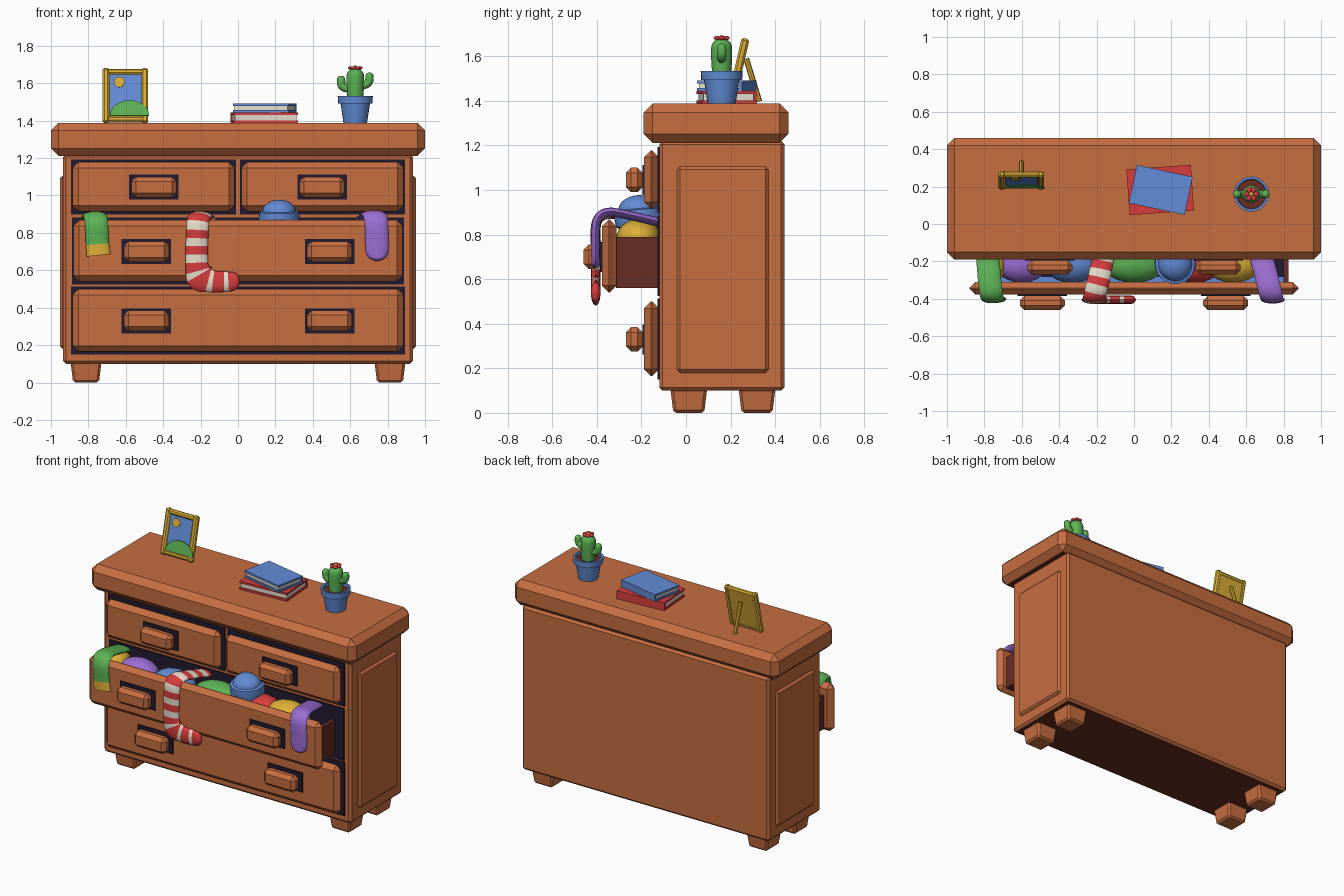
import bpy, bmesh, math
from mathutils import Vector, Matrix

if "Cube" in bpy.data.objects:
    bpy.data.objects.remove(bpy.data.objects["Cube"])

def material(name, rgb):
    m = bpy.data.materials.new(name)
    lin = [((c / 255 + 0.055) / 1.055) ** 2.4 if c > 10 else c / 3294 for c in rgb]
    m.diffuse_color = (*lin, 1)
    m.use_nodes = True
    m.node_tree.nodes["Principled BSDF"].inputs["Base Color"].default_value = m.diffuse_color
    return m

WOOD = material("wood", (199, 110, 65))
BROWN = material("dark_brown", (104, 44, 34))
NAVY = material("dark_navy", (32, 26, 48))
RED = material("red", (215, 60, 61))
CREAM = material("cream", (236, 226, 208))
BLUE = material("blue", (98, 140, 214))
GREEN = material("green", (92, 178, 84))
YELLOW = material("yellow", (222, 176, 54))
PURPLE = material("purple", (156, 110, 212))
I = Matrix.Identity(4)

def finish(name, bm, mats, M=I, smooth=False):
    bmesh.ops.recalc_face_normals(bm, faces=bm.faces)
    bm.transform(M)
    me = bpy.data.meshes.new(name)
    bm.to_mesh(me)
    bm.free()
    for m in mats:
        me.materials.append(m)
    ob = bpy.data.objects.new(name, me)
    bpy.context.collection.objects.link(ob)
    if smooth:
        bpy.ops.object.select_all(action='DESELECT')
        ob.select_set(True)
        bpy.context.view_layer.objects.active = ob
        bpy.ops.object.shade_smooth_by_angle(angle=math.radians(40))
    return ob

def box(name, x, y, z, mat, bevel=0.0, M=I, taper=1.0, under=None):
    """Box from ranges; taper scales the bottom face, under colours the underside."""
    bm = bmesh.new()
    bmesh.ops.create_cube(bm, size=1)
    for v in bm.verts:
        k = taper if v.co.z < 0 else 1
        v.co = Vector(((x[0] + x[1]) / 2 + v.co.x * k * (x[1] - x[0]),
                       (y[0] + y[1]) / 2 + v.co.y * k * (y[1] - y[0]),
                       (z[0] + z[1]) / 2 + v.co.z * (z[1] - z[0])))
    if bevel:
        bmesh.ops.bevel(bm, geom=bm.edges[:], offset=bevel, segments=1, affect='EDGES')
    if under:
        bm.normal_update()
        for f in bm.faces:
            f.material_index = int(f.normal.z < -0.9)
    return finish(name, bm, [mat, under] if under else [mat], M)

def lathe(name, profile, mat, M=I, n=24):
    """Revolve (radius, z) points around z."""
    bm = bmesh.new()
    rings = [[bm.verts.new((max(r, 1e-4) * math.cos(2 * math.pi * i / n),
                            max(r, 1e-4) * math.sin(2 * math.pi * i / n), z))
              for i in range(n)] for r, z in profile]
    for a, b in zip(rings, rings[1:]):
        for i in range(n):
            bm.faces.new((a[i], a[(i + 1) % n], b[(i + 1) % n], b[i]))
    bm.faces.new(rings[0])
    bm.faces.new(rings[-1])
    return finish(name, bm, [mat], M, True)

def blob(name, c, r, mat):
    bm = bmesh.new()
    bmesh.ops.create_uvsphere(bm, u_segments=20, v_segments=12, radius=1)
    return finish(name, bm, [mat], Matrix.Translation(c) @ Matrix.Diagonal((*r, 1)), True)

def sweep(name, pts, mats, rule, thick=None, steps=8, n=12):
    """Tube along points (x, y, z, half width, facing angle: 0 up, 90 forward)."""
    P = [Vector(p) for p in pts]
    P = [2 * P[0] - P[1]] + P + [2 * P[-1] - P[-2]]
    S = []
    for i in range(1, len(P) - 2):
        a, b, c, d = P[i - 1:i + 3]
        for k in range(steps):
            t = k / steps
            S.append(0.5 * (2 * b + (c - a) * t + (2 * a - 5 * b + 4 * c - d) * t * t
                            + (3 * b - a - 3 * c + d) * t ** 3))
    S.append(P[-2])
    bm, rings, dist, total = bmesh.new(), [], [], 0
    for i, s in enumerate(S):
        p = Vector(s[:3])
        T = (Vector(S[min(i + 1, len(S) - 1)][:3]) - Vector(S[max(i - 1, 0)][:3])).normalized()
        a = math.radians(s[4])
        N = Vector((0, -math.sin(a), math.cos(a)))
        N = (N - T * N.dot(T)).normalized()
        W = T.cross(N)
        h = thick * min(1, s[3] / 0.045) if thick else s[3]
        rings.append([bm.verts.new(p + W * s[3] * math.cos(2 * math.pi * j / n)
                                   + N * h * math.sin(2 * math.pi * j / n)) for j in range(n)])
        total += (p - Vector(S[i - 1][:3])).length if i else 0
        dist.append(total)
    for i, (a, b) in enumerate(zip(rings, rings[1:])):
        for j in range(n):
            f = bm.faces.new((a[j], a[(j + 1) % n], b[(j + 1) % n], b[j]))
            f.material_index = rule((dist[i] + dist[i + 1]) / 2, total)
    bm.faces.new(rings[0])
    bm.faces.new(rings[-1]).material_index = rule(total, total)
    return finish(name, bm, mats, I, True)

def plate(name, pts, y, mat, M):
    """Thin flat plate from an (x, z) outline."""
    bm = bmesh.new()
    f = bm.faces.new([bm.verts.new((x, y, z)) for x, z in pts])
    g = bmesh.ops.extrude_face_region(bm, geom=[f])
    bmesh.ops.translate(bm, vec=(0, 0.004, 0), verts=[v for v in g['geom'] if isinstance(v, bmesh.types.BMVert)])
    return finish(name, bm, [mat], M)

# Carcass, top slab, side panels, feet
box("carcass", (-0.935, 0.935), (-0.12, 0.442), (0.1, 1.22), WOOD, 0.015, under=BROWN)
box("top_slab", (-1, 1), (-0.19, 0.46), (1.212, 1.388), WOOD, 0.04, under=BROWN)
for s in (-1, 1):
    box("side_panel", sorted((s * 0.92, s * 0.952)), (-0.04, 0.37), (0.18, 1.105), WOOD, 0.014)
    for y in (-0.07, 0.236):
        box("foot", sorted((s * 0.73, s * 0.895)), (y, y + 0.165), (0, 0.11), WOOD, 0.012, taper=0.84)

# Drawers: dark recess, raised front, handles on dark plates
def drawer(x, z, yf, handles, hz):
    box("drawer_recess", (x[0] - 0.008, x[1] + 0.008), (-0.128, -0.1), (z[0] - 0.016, z[1] + 0.014), NAVY)
    box("drawer_front", x, (yf, yf + 0.067), z, WOOD, 0.031)
    for hx in handles:
        box("handle_plate", (hx - 0.132, hx + 0.132), (yf - 0.007, yf + 0.01), (hz - 0.067, hz + 0.067), NAVY)
        box("handle", (hx - 0.12, hx + 0.12), (yf - 0.082, yf - 0.006), (hz - 0.055, hz + 0.055), WOOD, 0.024)

for s in (-1, 1):
    drawer(sorted((s * 0.018, s * 0.885)), (0.915, 1.178), -0.188, [s * 0.45], 1.045)
drawer((-0.88, 0.88), (0.54, 0.868), -0.378, (-0.49, 0.49), 0.70)
drawer((-0.885, 0.885), (0.165, 0.5), -0.188, (-0.49, 0.49), 0.33)

# Open drawer box and its filling
for s in (-1, 1):
    box("drawer_side", sorted((s * 0.8, s * 0.825)), (-0.315, -0.11), (0.56, 0.79), BROWN)
box("drawer_bottom", (-0.8, 0.8), (-0.315, -0.11), (0.56, 0.59), BROWN)
box("drawer_lining", (-0.8, 0.8), (-0.28, -0.11), (0.59, 0.72), NAVY)
box("folded_cloth", (-0.8, 0.8), (-0.315, -0.28), (0.59, 0.74), BLUE)
for name, x, rx, z, mat in (("purple", -0.6, 0.14, 0.77, PURPLE), ("blue", -0.33, 0.15, 0.765, BLUE),
                            ("green", 0.0, 0.17, 0.77, GREEN), ("red", 0.33, 0.14, 0.77, RED),
                            ("yellow", 0.53, 0.15, 0.78, YELLOW), ("yellow_end", -0.76, 0.08, 0.78, YELLOW)):
    blob(name + "_clothes", (x, -0.212, z), (rx, 0.102, 0.09), mat)

# Knitted hat
lathe("hat", [(0.09, -0.03), (0.105, -0.02), (0.11, 0.01), (0.107, 0.05), (0.09, 0.055)]
      + [(0.09 * math.cos(a), 0.05 + 0.065 * math.sin(a)) for a in [i * math.pi / 16 for i in range(1, 9)]],
      BLUE, Matrix.Translation((0.22, -0.21, 0.862)) @ Matrix.Rotation(math.radians(5), 4, 'X'))

# Socks hanging over the drawer front
sweep("green_sock", [(-0.785, -0.13, 0.85, 0.062, 0), (-0.775, -0.27, 0.885, 0.062, 5), (-0.765, -0.36, 0.893, 0.062, 20),
                     (-0.757, -0.4, 0.85, 0.062, 80), (-0.752, -0.402, 0.75, 0.062, 90), (-0.745, -0.402, 0.68, 0.064, 90)],
      [GREEN, YELLOW], lambda d, t: int(d > t - 0.06), 0.02)
sweep("purple_sock", [(0.665, -0.12, 0.855, 0.062, 0), (0.7, -0.25, 0.885, 0.062, 0), (0.725, -0.35, 0.9, 0.062, 15),
                      (0.738, -0.4, 0.86, 0.062, 80), (0.743, -0.405, 0.74, 0.063, 90), (0.744, -0.405, 0.69, 0.058, 90),
                      (0.744, -0.405, 0.662, 0.038, 90), (0.744, -0.405, 0.65, 0.008, 90)],
      [PURPLE], lambda d, t: 0, 0.02)

def stripes(d, t):
    s = t - d
    if s < 0.25:  # toe, foot and heel are mostly red
        return int(0.06 < s < 0.085 or 0.145 < s < 0.17 or s > 0.228)
    return int((s - 0.25) / 0.044) % 2

sweep("striped_sock", [(-0.155, -0.13, 0.85, 0.058, 0), (-0.185, -0.28, 0.885, 0.06, 5), (-0.205, -0.36, 0.89, 0.06, 20),
                       (-0.215, -0.402, 0.85, 0.06, 80), (-0.22, -0.405, 0.73, 0.06, 90), (-0.219, -0.405, 0.62, 0.062, 90),
                       (-0.198, -0.405, 0.565, 0.078, 90), (-0.15, -0.405, 0.543, 0.062, 90), (-0.09, -0.405, 0.538, 0.056, 90),
                       (-0.025, -0.405, 0.54, 0.05, 90), (0.0, -0.405, 0.54, 0.034, 90), (0.01, -0.405, 0.54, 0.008, 90)],
      [RED, CREAM], stripes, 0.022, 18)

# Picture frame, leaning back on a strut
F = Matrix.Translation((-0.602, 0.2, 1.388)) @ Matrix.Rotation(math.radians(-13), 4, 'X')
for s in (-1, 1):
    box("frame_post", sorted((s * 0.085, s * 0.122)), (-0.018, 0.018), (0, 0.3), YELLOW, 0.01, F)
for z in (0.004, 0.264):
    box("frame_rail", (-0.115, 0.115), (-0.014, 0.016), (z, z + 0.032), YELLOW, 0.009, F)
box("frame_back", (-0.095, 0.095), (0.0, 0.014), (0.02, 0.28), YELLOW, 0, F)
plate("picture_sky", [(-0.09, 0.03), (0.09, 0.03), (0.09, 0.27), (-0.09, 0.27)], -0.004, BLUE, F)
arc = [i * math.pi / 12 for i in range(13)]
plate("picture_hill", [(0.022 + 0.105 * math.cos(a), 0.035 + 0.085 * math.sin(a)) for a in arc], -0.0195, GREEN, F)
plate("picture_sun", [(-0.033 + 0.029 * math.cos(2 * a), 0.222 + 0.029 * math.sin(2 * a)) for a in arc[:12]], -0.012, YELLOW, F)
sweep("frame_strut", [(-0.602, 0.27, 1.59, 0.013, 0), (-0.602, 0.329, 1.397, 0.013, 0)], [YELLOW], lambda d, t: 0, None, 2, 8)

# Two books: covers, pages, spine at the back
for name, c, ang, w, d, z, h, mat in (("red_book", (0.14, 0.182), 4, 0.345, 0.245, 1.388, 0.056, RED),
                                      ("blue_book", (0.143, 0.182), -12, 0.305, 0.208, 1.444, 0.048, BLUE)):
    M = Matrix.Translation((*c, z)) @ Matrix.Rotation(math.radians(ang), 4, 'Z')
    w, d = w / 2, d / 2
    for k in (0, h - 0.013):
        box(name + "_cover", (-w, w), (-d, d), (k, k + 0.013), mat, 0, M)
    box(name + "_spine", (-w, w), (d - 0.012, d), (0.002, h - 0.002), mat, 0, M)
    box(name + "_pages", (-w + 0.008, w - 0.008), (-d + 0.008, d - 0.008), (0.01, h - 0.01), CREAM, 0, M)

# Potted cactus with two arms and a flower
P = Matrix.Translation((0.627, 0.16, 1.388))
lathe("pot", [(0.063, 0), (0.079, 0.105), (0.092, 0.105), (0.094, 0.145), (0.08, 0.145), (0.076, 0.12)], BLUE, P)
lathe("soil", [(0.076, 0.115), (0.078, 0.128)], BROWN, P)
lathe("cactus_stem", [(0.042, 0.12), (0.047, 0.2), (0.047, 0.25)]
      + [(0.047 * math.cos(a), 0.25 + 0.042 * math.sin(a)) for a in [i * math.pi / 12 for i in range(1, 7)]], GREEN, P, 16)
for s, z in ((-1, 1.578), (1, 1.596)):
    sweep("cactus_arm", [(0.627 + s * a, 0.16, z + b, r, 90) for a, b, r in
                         ((0.03, -0.006, 0.02), (0.055, -0.004, 0.021), (0.073, 0.012, 0.022), (0.076, 0.04, 0.022),
                          (0.076, 0.055, 0.017), (0.076, 0.062, 0.004))], [GREEN], lambda d, t: 0, None, 5, 10)
for i in range(6):
    a = i * math.pi / 3
    blob("flower_petal", (0.627 + 0.024 * math.cos(a), 0.16 + 0.024 * math.sin(a), 1.682), (0.015, 0.015, 0.009), RED)
blob("flower_centre", (0.627, 0.16, 1.685), (0.012, 0.012, 0.01), YELLOW)
